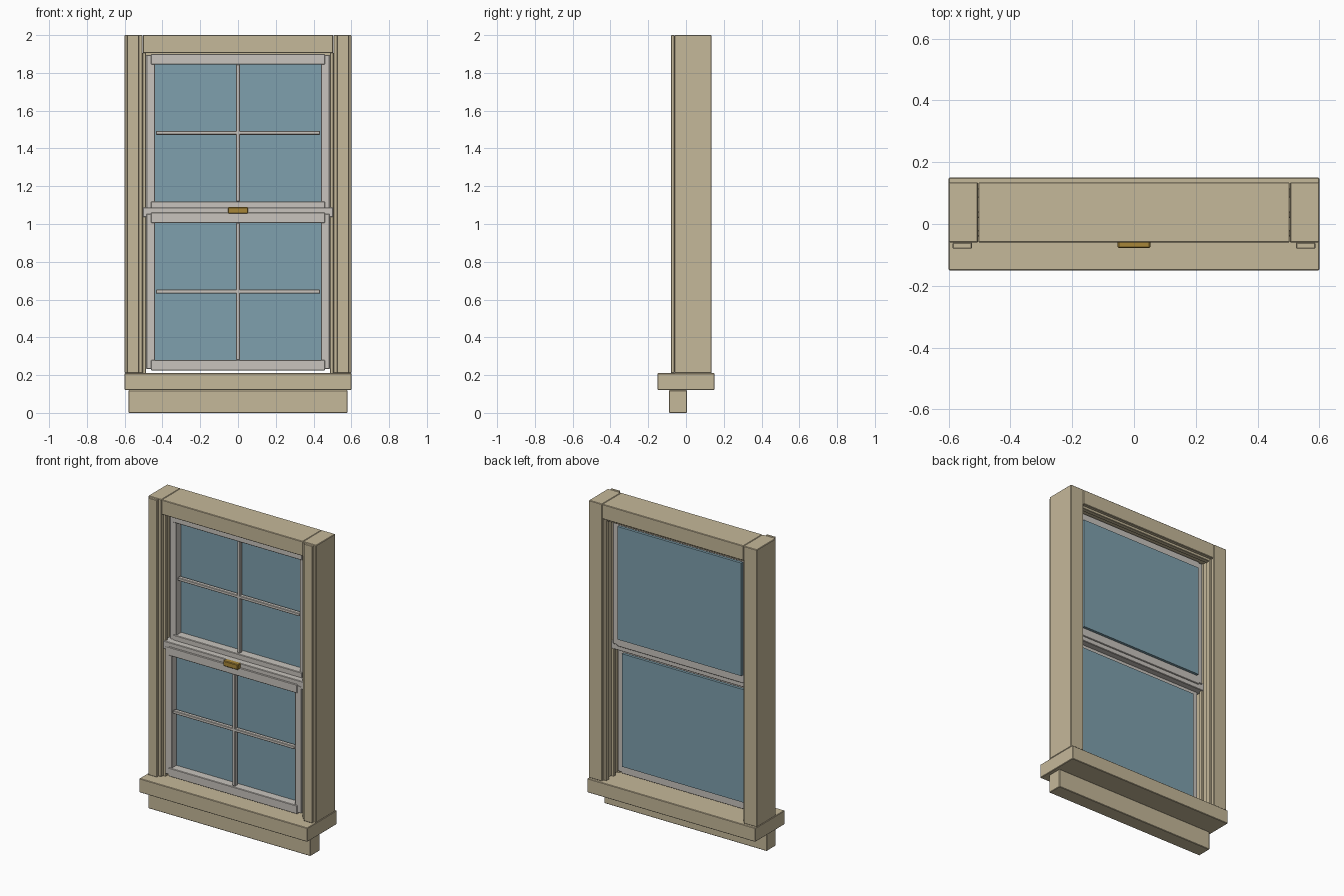
import bpy

cube = bpy.data.objects.get("Cube")
if cube:
    bpy.data.objects.remove(cube, do_unlink=True)


def material(name, color):
    mat = bpy.data.materials.new(name)
    mat.use_nodes = True
    mat.diffuse_color = (*color, 1)
    mat.node_tree.nodes["Principled BSDF"].inputs["Base Color"].default_value = (*color, 1)
    return mat


WOOD = material("tan wood", (0.56, 0.48, 0.32))
PAINT = material("pale grey paint", (0.58, 0.55, 0.51))
GLASS = material("blue glass", (0.21, 0.35, 0.42))
BRASS = material("brass", (0.39, 0.24, 0.04))


def box(name, x, y, z, mat, bevel=0.003):
    """Bevelled box from (min, max) ranges on each axis."""
    bpy.ops.mesh.primitive_cube_add(size=1, location=[sum(r) / 2 for r in (x, y, z)])
    ob = bpy.context.object
    ob.name = name
    ob.scale = [r[1] - r[0] for r in (x, y, z)]
    bpy.ops.object.transform_apply(location=False, rotation=False, scale=True)
    ob.data.materials.append(mat)
    if bevel:
        mod = ob.modifiers.new("edge", "BEVEL")
        mod.width = bevel
        mod.segments = 1
    return ob


def pair(name, x, y, z, mat, bevel=0.003):
    """The same box on the left (+x) and right (-x)."""
    box("left_" + name, x, y, z, mat, bevel)
    box("right_" + name, (-x[1], -x[0]), y, z, mat, bevel)


def wide(name, half, y, z, mat, bevel=0.003):
    return box(name, (-half, half), y, z, mat, bevel)


# Outer frame
pair("jamb", (0.505, 0.6), (-0.06, 0.135), (0.21, 2), WOOD)
pair("jamb_trim", (0.524, 0.587), (-0.08, -0.06), (0.21, 2), WOOD)
wide("header", 0.504, (-0.06, 0.135), (1.905, 2), WOOD)
wide("sill", 0.6, (-0.15, 0.15), (0.12, 0.21), WOOD)
wide("apron", 0.58, (-0.09, 0.005), (0, 0.12), WOOD)

# Stops that form the sash tracks
for name, y in (("front", (-0.04, -0.02)), ("parting", (0.02, 0.04)), ("back", (0.085, 0.115))):
    pair(name + "_stop", (0.488, 0.506), y, (0.21, 1.906), WOOD, 0.002)
wide("head_stop", 0.488, (0.085, 0.115), (1.888, 1.906), WOOD, 0.002)


def sash(name, front, bottom, top):
    """Stiles, rails, crossed muntins and a pane set at the back."""
    rail = 0.055
    body = (front + 0.006, front + 0.058)
    pair(name + "_stile", (0.44, 0.486), body, (bottom + 0.008, top - 0.006), PAINT)
    for part, z in (("bottom_rail", bottom), ("top_rail", top - rail)):
        wide(f"{name}_{part}", 0.46, (front, front + 0.058), (z, z + rail), PAINT)
    wide(name + "_pane", 0.442, (front + 0.056, front + 0.074),
         (bottom + rail - 0.002, top - rail + 0.002), GLASS, 0)
    middle = (bottom + top) / 2
    bars = (front + 0.01, front + 0.036)
    wide(name + "_upright_muntin", 0.01, bars, (bottom + rail, top - rail), PAINT)
    wide(name + "_cross_muntin", 0.435, bars, (middle - 0.01, middle + 0.01), PAINT)


sash("lower_sash", -0.054, 0.225, 1.06)
sash("upper_sash", -0.006, 1.065, 1.9)

# Meeting rail and lock
wide("meeting_rail", 0.503, (-0.047, 0.045), (1.036, 1.087), PAINT)
wide("sash_lock", 0.053, (-0.078, -0.044), (1.055, 1.09), BRASS, 0.004)
